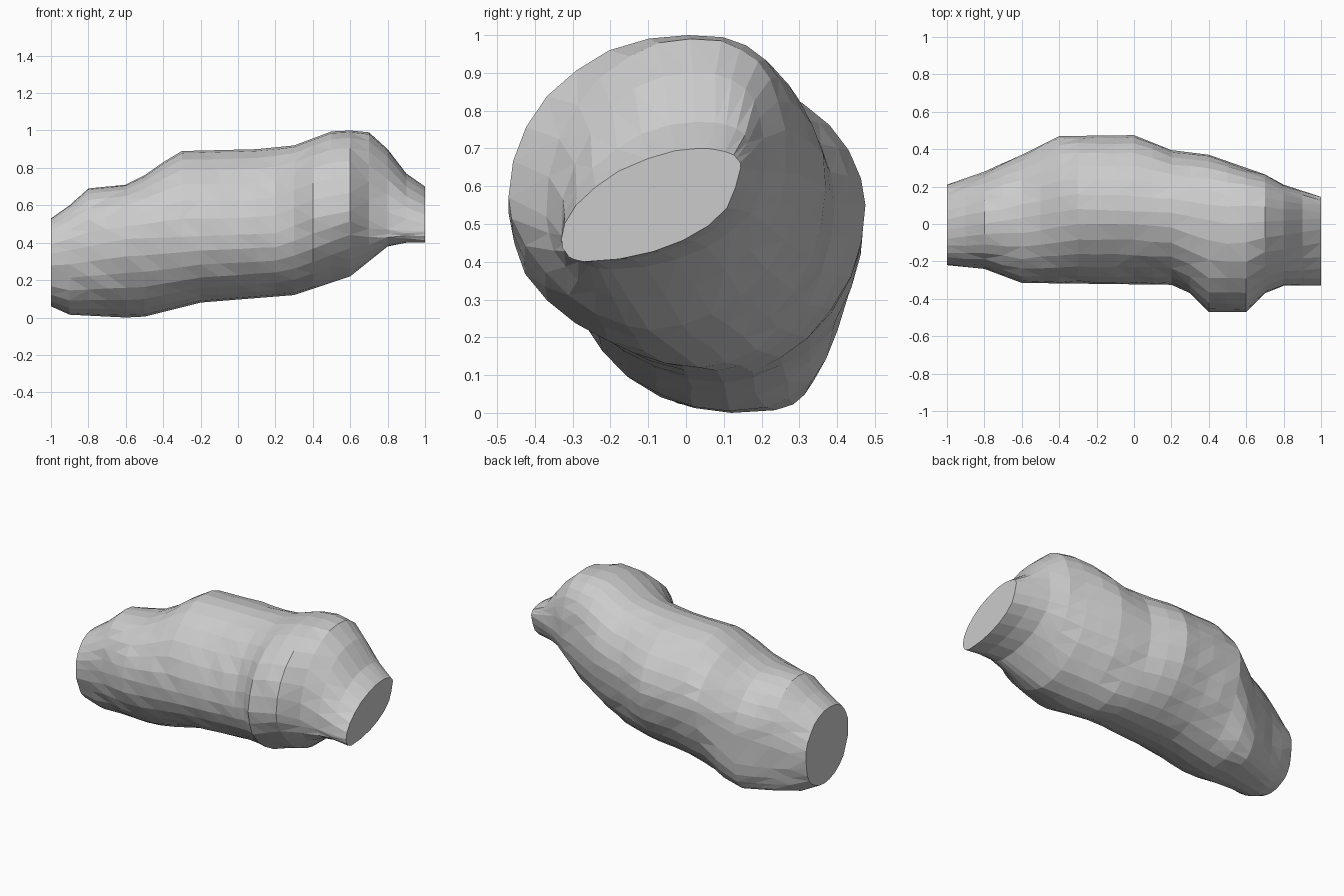
import bpy, bmesh, random
from math import sin, cos, pi

if "Cube" in bpy.data.objects:
    bpy.data.objects.remove(bpy.data.objects["Cube"])

random.seed(4)

# Silhouette profiles along x: height, depth, and where each extreme sits
TOP_Z = [(-1, .53), (-.9, .60), (-.8, .69), (-.6, .71), (-.5, .76), (-.4, .83), (-.3, .89), (.1, .90),
         (.3, .92), (.5, .995), (.6, 1), (.7, .99), (.8, .90), (.9, .77), (1, .70)]
BOTTOM_Z = [(-1, .06), (-.9, .015), (-.6, .0), (-.5, .005), (-.2, .08), (.3, .12), (.6, .22),
            (.7, .30), (.8, .38), (.9, .40), (1, .40)]
FRONT_Y = [(-1, -.22), (-.8, -.24), (-.6, -.315), (.2, -.325), (.3, -.37), (.4, -.47),
           (.6, -.47), (.7, -.37), (.8, -.33), (1, -.33)]
BACK_Y = [(-1, .21), (-.8, .28), (-.6, .37), (-.4, .47), (0, .475), (.2, .395), (.4, .37),
          (.7, .265), (.8, .21), (1, .145)]
TOP_Y = [(-1, -.03), (-.3, .08), (.2, .06), (.5, .0), (1, .03)]
BOTTOM_Y = [(-1, .02), (-.6, .12), (.2, .08), (.6, -.1), (.8, -.2), (1, -.27)]
FRONT_Z = [(-1, .34), (-.6, .42), (.2, .45), (.4, .53), (.6, .57), (.7, .52), (.8, .47), (1, .46)]
BACK_Z = [(-1, .28), (-.6, .40), (-.4, .53), (.2, .56), (.6, .63), (1, .65)]

# Roundness of each quarter of the cross-section (1 = elliptical, lower = boxier)
BOTTOM_BACK = [(-1, .85), (-.8, .55), (-.6, .5), (-.4, 1), (-.2, 1.05), (1, 1)]
BACK_TOP = [(-1, 1), (-.2, 1.1), (.3, 1), (.6, .8), (.9, .7), (1, .9)]
TOP_FRONT = [(-1, .9), (0, 1.1), (.2, 1.05), (.3, .98), (.45, 1), (.8, 1), (1, 1.2)]
FRONT_BOTTOM = [(-1, 1), (.4, 1), (.6, 1.2), (.8, .9), (1, 1)]


def at(profile, x):
    for (x0, v0), (x1, v1) in zip(profile, profile[1:]):
        if x <= x1 + 1e-6:
            return v0 + (v1 - v0) * (x - x0) / (x1 - x0)
    return profile[-1][1]


def section(x, steps=7):
    """Closed ring through the bottom, back, top and front extremes."""
    bottom = (at(BOTTOM_Y, x), at(BOTTOM_Z, x))
    back = (at(BACK_Y, x), at(BACK_Z, x))
    top = (at(TOP_Y, x), at(TOP_Z, x))
    front = (at(FRONT_Y, x), at(FRONT_Z, x))
    quarters = [(bottom, back, BOTTOM_BACK, True), (back, top, BACK_TOP, False),
                (top, front, TOP_FRONT, True), (front, bottom, FRONT_BOTTOM, False)]
    ring = []
    for a, b, roundness, y_first in quarters:
        p = at(roundness, x)
        for i in range(steps):
            t = i / steps * pi / 2
            s, c = sin(t) ** p, 1 - cos(t) ** p
            fy, fz = (s, c) if y_first else (c, s)
            rough = .005 if i else 0  # chipped facets, extremes kept exact
            ring.append((x, a[0] + (b[0] - a[0]) * fy + random.uniform(-rough, rough),
                         a[1] + (b[1] - a[1]) * fz + random.uniform(0, rough / 2)))
    return ring


# Lumpy log-shaped rock body with flat cut ends
bm = bmesh.new()
rings = [[bm.verts.new(co) for co in section(-1 + i * .1)] for i in range(21)]
for r0, r1 in zip(rings, rings[1:]):
    n = len(r0)
    for j in range(n):
        k = (j + 1) % n
        bm.faces.new((r0[j], r0[k], r1[k], r1[j]))
bm.faces.new(rings[0])
bm.faces.new(rings[-1])
sides = [f for f in bm.faces if len(f.verts) == 4]
bmesh.ops.triangulate(bm, faces=sides)
bmesh.ops.recalc_face_normals(bm, faces=bm.faces)
mesh = bpy.data.meshes.new("rock_body")
bm.to_mesh(mesh)
bm.free()
bpy.context.collection.objects.link(bpy.data.objects.new("rock_body", mesh))
